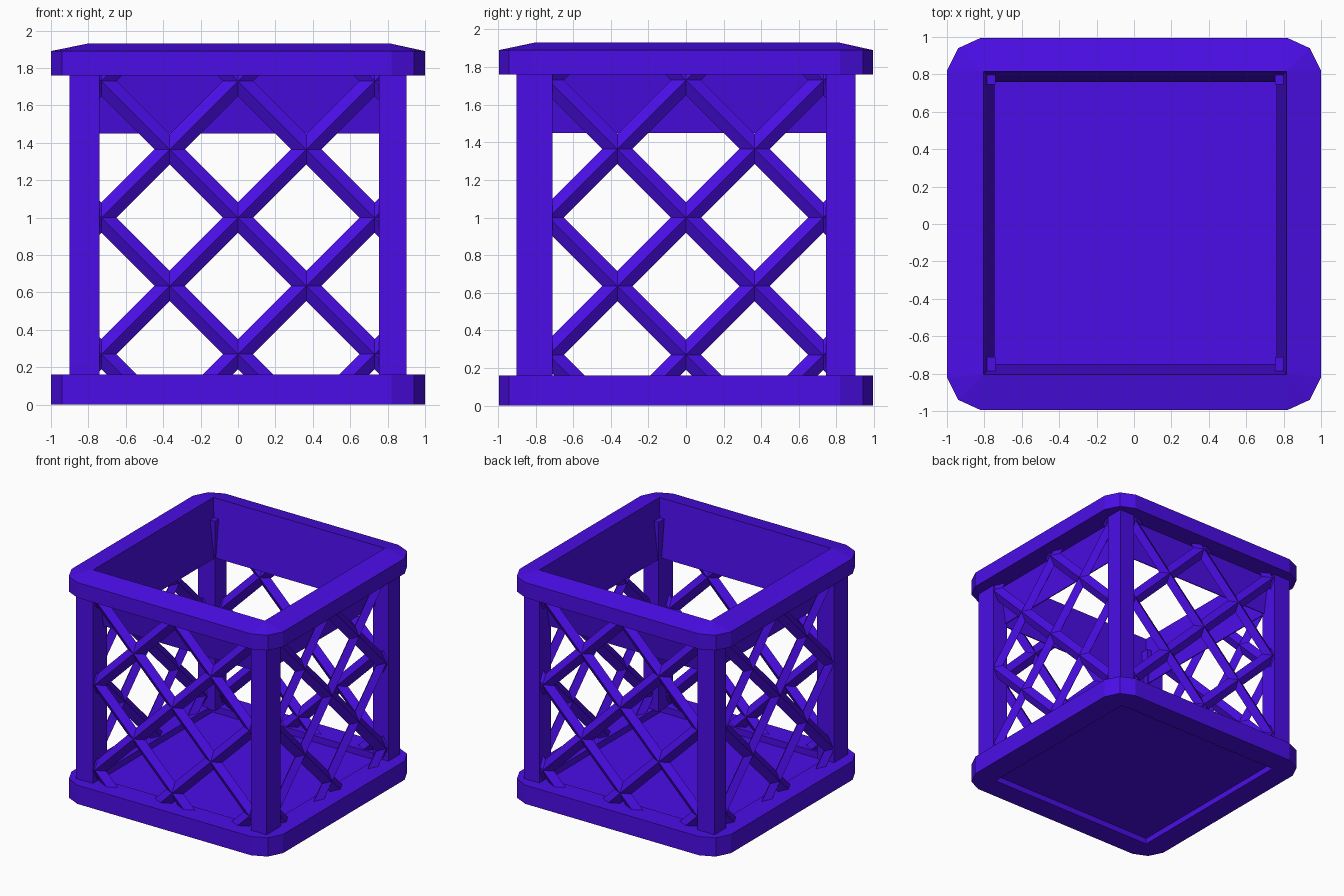
import bpy, bmesh
from mathutils import Vector

if "Cube" in bpy.data.objects:
    bpy.data.objects.remove(bpy.data.objects["Cube"])

mat = bpy.data.materials.new("violet")
mat.diffuse_color = (0.07, 0.004, 0.8, 1)
mat.use_nodes = True
mat.node_tree.nodes["Principled BSDF"].inputs["Base Color"].default_value = mat.diffuse_color


def finish(name, bm):
    bmesh.ops.remove_doubles(bm, verts=bm.verts[:], dist=1e-4)
    bmesh.ops.recalc_face_normals(bm, faces=bm.faces[:])
    me = bpy.data.meshes.new(name)
    bm.to_mesh(me)
    bm.free()
    me.materials.append(mat)
    ob = bpy.data.objects.new(name, me)
    bpy.context.collection.objects.link(ob)
    return ob


def outline(z):
    # outer square with two-facet corners, three points per corner
    pts = [(1, 0.82), (0.94, 0.94), (0.82, 0.995)]
    q1, q2 = pts, [(-x, y) for x, y in reversed(pts)]
    loop = q1 + q2 + [(-x, -y) for x, y in q1 + q2]
    return [(x, y, z) for x, y in loop]


def square(h, z, ox=0.0, oy=0.0):
    # square whose corners are tripled so it can be lofted to the outline
    return [(sx * h + ox, sy * h + oy, z)
            for sx, sy in ((1, 1), (-1, 1), (-1, -1), (1, -1)) for _ in range(3)]


def frame(name, rings):
    # closed loft: last ring joins back to the first
    bm = bmesh.new()
    vs = [[bm.verts.new(p) for p in r] for r in rings]
    for a, b in zip(vs, vs[1:] + vs[:1]):
        for i in range(12):
            j = (i + 1) % 12
            bm.faces.new((a[i], a[j], b[j], b[i]))
    return finish(name, bm)


def box(name, x, y, z):
    bm = bmesh.new()
    bmesh.ops.create_cube(bm, size=1)
    for v in bm.verts:
        v.co = [a + (c + 0.5) * (b - a) for c, (a, b) in zip(v.co, (x, y, z))]
    return finish(name, bm)


# base frame and recessed floor
frame("base_frame", [outline(0), outline(0.16), square(0.8, 0.16), square(0.8, 0)])
box("floor", (-0.81, 0.81), (-0.81, 0.81), (0.05, 0.105))

# top rim with sloped crown and tapering inner skirt
frame("top_rim", [outline(1.76), outline(1.89),
                  square(0.81, 1.93, 0.006, 0.005), square(0.754, 1.45, 0.008, 0.005),
                  square(0.762, 1.45, 0.008, 0.005), square(0.815, 1.76, 0.006, 0.005)])

# corner posts
for xn, xr in (("left", (-0.9, -0.74)), ("right", (0.755, 0.9))):
    for yn, yr in (("front", (-0.9, -0.71)), ("back", (0.745, 0.9))):
        box(f"{yn}_{xn}_post", xr, yr, (0.15, 1.77))


def lattice(name, side):
    # diamond-section diagonal bars, clipped to the opening
    bm = bmesh.new()
    for s in (1, -1):
        along = Vector((1, 0, s)).normalized()
        across = Vector((-s, 0, 1)).normalized() * 0.057
        deep = Vector((0, 0.04, 0))
        for k in range(-2, 3):
            mid = Vector((0, -0.85, 1 + 0.73 * k))
            ends = [[bm.verts.new(mid + along * t + o) for o in (across, deep, -across, -deep)]
                    for t in (-3, 3)]
            for i in range(4):
                j = (i + 1) % 4
                bm.faces.new((ends[0][i], ends[0][j], ends[1][j], ends[1][i]))
    for co, no in (((0.8, 0, 0), (1, 0, 0)), ((-0.8, 0, 0), (-1, 0, 0)),
                   ((0, 0, 1.77), (0, 0, 1)), ((0, 0, 0.13), (0, 0, -1))):
        bmesh.ops.bisect_plane(bm, geom=bm.verts[:] + bm.edges[:] + bm.faces[:],
                               plane_co=co, plane_no=no, clear_outer=True)
    bmesh.ops.holes_fill(bm, edges=bm.edges[:], sides=0)
    ob = finish(name, bm)
    ob.rotation_euler.z = side * 1.5707963


# one lattice panel per side
for i, n in enumerate(("front", "right", "back", "left")):
    lattice(n + "_lattice", i)
